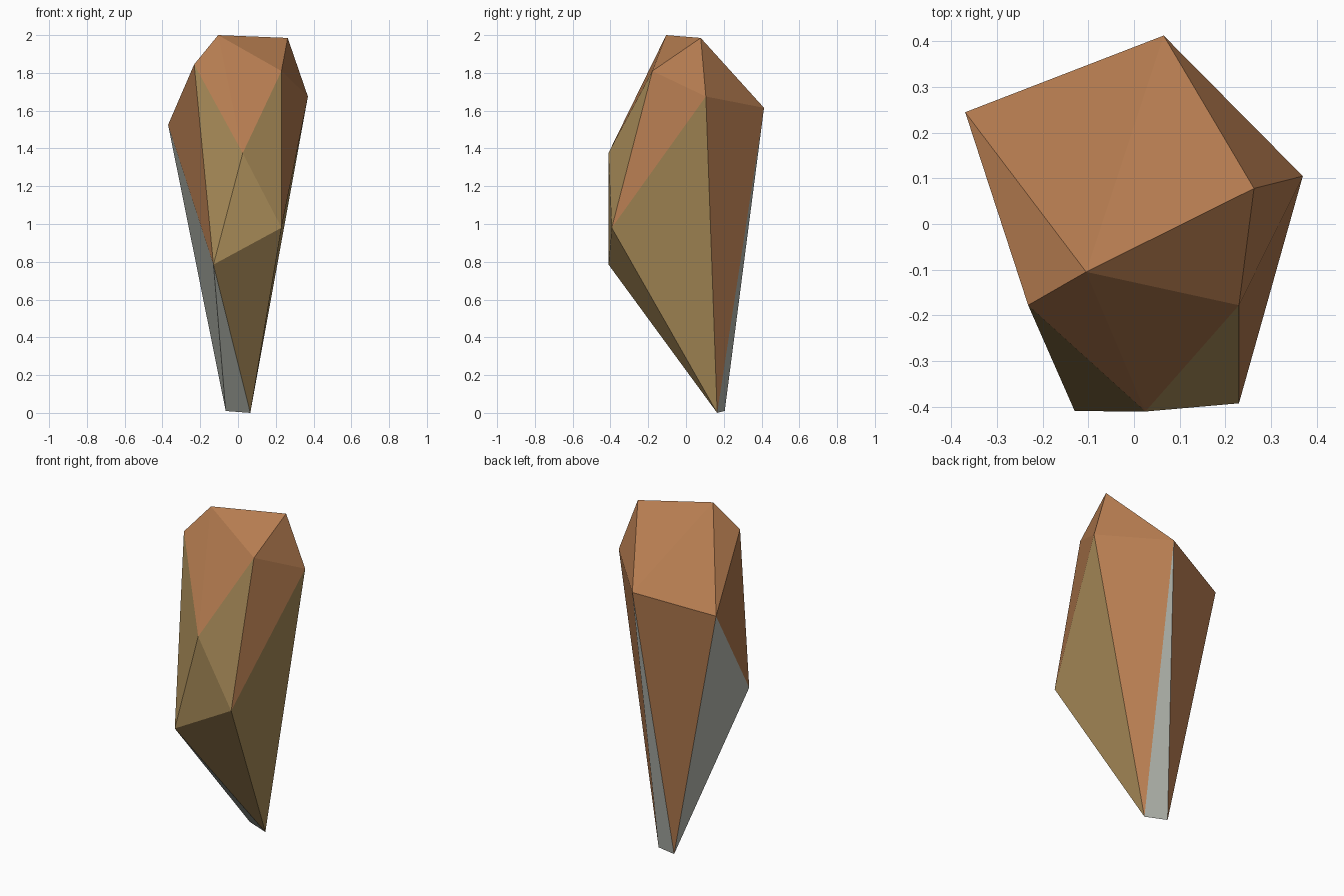
import bpy, bmesh

if "Cube" in bpy.data.objects:
    bpy.data.objects.remove(bpy.data.objects["Cube"])

# Corner points of the faceted stone, named by letter
corners = {
    "A": (-0.37, 0.245, 1.525), "B": (0.065, 0.413, 1.615),
    "C": (0.37, 0.105, 1.675), "D": (0.263, 0.078, 1.985),
    "E": (-0.105, -0.105, 2.0), "F": (-0.232, -0.178, 1.845),
    "G": (0.23, -0.178, 1.81), "H": (0.23, -0.393, 0.98),
    "I": (0.025, -0.411, 1.375), "J": (-0.13, -0.41, 0.785),
    "K": (-0.065, 0.205, 0.01), "L": (0.065, 0.165, 0.0),
}

# Facets grouped by colour (sRGB)
groups = [
    ("clay orange", (181, 124, 80),
     "EFI EIG AFJ FAE EAB EBD EGD DCB DGC GHC BCL KAB"),
    ("tan", (168, 139, 88), "GIH FIJ IJH JHL HLC"),
    ("pale grey", (184, 188, 179), "JLK AJK LKB"),
]


def linear(c):
    c /= 255
    return c / 12.92 if c <= 0.04045 else ((c + 0.055) / 1.055) ** 2.4


mesh = bpy.data.meshes.new("faceted_stone")
bm = bmesh.new()
verts = {k: bm.verts.new(p) for k, p in corners.items()}
for i, (name, rgb, facets) in enumerate(groups):
    mat = bpy.data.materials.new(name)
    mat.diffuse_color = (*[linear(c) for c in rgb], 1)
    mat.use_nodes = True
    mat.node_tree.nodes["Principled BSDF"].inputs["Base Color"].default_value = mat.diffuse_color
    mesh.materials.append(mat)
    for facet in facets.split():
        bm.faces.new([verts[k] for k in facet]).material_index = i
bmesh.ops.recalc_face_normals(bm, faces=bm.faces[:])
bm.to_mesh(mesh)
bm.free()

stone = bpy.data.objects.new("faceted_stone", mesh)
bpy.context.collection.objects.link(stone)
